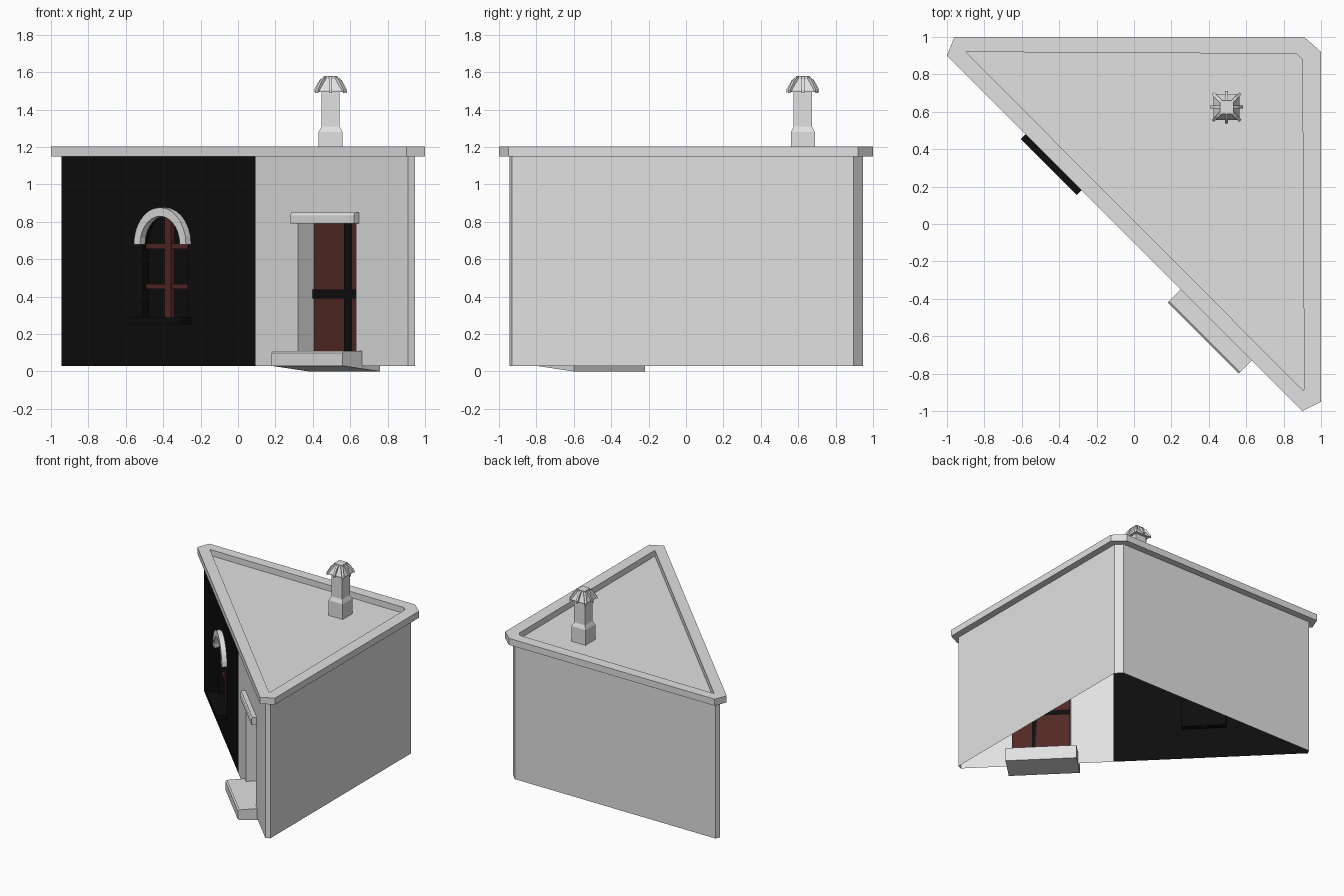
import bpy
import bmesh
from math import pi, cos, sin, sqrt

cube = bpy.data.objects.get("Cube")
if cube:
    bpy.data.objects.remove(cube, do_unlink=True)


def material(name, color):
    m = bpy.data.materials.new(name)
    m.use_nodes = True
    m.diffuse_color = (*color, 1)
    bsdf = m.node_tree.nodes["Principled BSDF"]
    bsdf.inputs["Base Color"].default_value = (*color, 1)
    bsdf.inputs["Roughness"].default_value = 0.9
    return m


GREY = material("plaster grey", (0.75, 0.75, 0.75))
BLACK = material("soot black", (0.004, 0.004, 0.004))
BROWN = material("dark brown wood", (0.085, 0.021, 0.018))

WALL = -0.035            # depth of the diagonal front wall
BASE, TOP = 0.03, 1.15   # wall bottom and top


def front(a, s, z):
    """Point from position along the diagonal front, depth and height."""
    return (a + s / 2, -a + s / 2, z)


def finish(name, bm, mats):
    bmesh.ops.remove_doubles(bm, verts=bm.verts, dist=1e-5)
    bmesh.ops.recalc_face_normals(bm, faces=bm.faces)
    me = bpy.data.meshes.new(name)
    bm.to_mesh(me)
    bm.free()
    for m in mats:
        me.materials.append(m)
    ob = bpy.data.objects.new(name, me)
    bpy.context.scene.collection.objects.link(ob)
    return ob


def face(bm, pts, mat=0):
    f = bm.faces.new([bm.verts.new(p) for p in pts])
    f.material_index = mat


def loft(name, loops, mat, caps=True, closed=False):
    """Skin a list of equal point loops."""
    bm = bmesh.new()
    rings = list(zip(loops, loops[1:] + loops[:1])) if closed else list(zip(loops, loops[1:]))
    for lo, hi in rings:
        n = len(lo)
        for i in range(n):
            j = (i + 1) % n
            face(bm, [lo[i], lo[j], hi[j], hi[i]])
    if caps and not closed:
        face(bm, loops[0])
        face(bm, loops[-1])
    return finish(name, bm, [mat])


def prism(name, profile, a0, a1, mat):
    """Extrude a depth/height profile along the front wall."""
    return loft(name, [[front(a, s, z) for s, z in profile] for a in (a0, a1)], mat)


def box(name, a0, a1, s0, s1, z0, z1, mat):
    return prism(name, [(s0, z0), (s0, z1), (s1, z1), (s1, z0)], a0, a1, mat)


def level(points, z):
    return [(x, y, z) for x, y in points]


# Two straight side walls with clipped corners, open underneath
walls = [(-0.945, 0.91), (-0.93, 0.945), (0.895, 0.945),
         (0.945, 0.895), (0.945, -0.93), (0.91, -0.945)]
bm = bmesh.new()
for (x0, y0), (x1, y1) in zip(walls, walls[1:]):
    face(bm, [(x0, y0, BASE), (x1, y1, BASE), (x1, y1, TOP), (x0, y0, TOP)])
finish("side_walls", bm, [GREY])

# Front wall panels around the window and door openings
END, SPLIT = 0.9275, 0.11
WIN, WIN_R, SILL, SPRING = -0.373, 0.17, 0.285, 0.68
WIN_W = WIN_R / sqrt(2)
D0, D1, DOOR_Z0, DOOR_Z1 = 0.3375, 0.6475, 0.11, 0.79
DOOR_S, GLASS_S = 0.135, 0.03
arch = [(WIN - WIN_W * cos(pi * i / 14), SPRING + WIN_R * sin(pi * i / 14)) for i in range(15)]


def panel(bm, a0, a1, z0, z1, mat):
    face(bm, [front(a0, WALL, z0), front(a1, WALL, z0),
              front(a1, WALL, z1), front(a0, WALL, z1)], mat)


def reveal(bm, outline, depth, mat):
    """Sides of a recessed opening."""
    for (a, z), (b, w) in zip(outline, outline[1:] + outline[:1]):
        face(bm, [front(a, WALL, z), front(b, WALL, w),
                  front(b, depth, w), front(a, depth, z)], mat)


window_outline = [(WIN + WIN_W, SILL), (WIN - WIN_W, SILL)] + arch
door_outline = [(D0, DOOR_Z0), (D0, DOOR_Z1), (D1, DOOR_Z1), (D1, DOOR_Z0)]

bm = bmesh.new()
panel(bm, -END, WIN - WIN_W, BASE, TOP, 0)
panel(bm, WIN - WIN_W, WIN + WIN_W, BASE, SILL, 0)
panel(bm, WIN + WIN_W, SPLIT, BASE, TOP, 0)
for (a, z), (b, w) in zip(arch, arch[1:]):
    face(bm, [front(a, WALL, z), front(b, WALL, w), front(b, WALL, TOP), front(a, WALL, TOP)])
reveal(bm, window_outline, GLASS_S, 0)
face(bm, [front(a, GLASS_S, z) for a, z in window_outline])
finish("black_front_wall", bm, [BLACK])

bm = bmesh.new()
panel(bm, SPLIT, D0, BASE, TOP, 0)
panel(bm, D0, D1, BASE, DOOR_Z0, 0)
panel(bm, D0, D1, DOOR_Z1, TOP, 0)
panel(bm, D1, END, BASE, TOP, 0)
reveal(bm, door_outline, DOOR_S, 0)
finish("grey_front_wall", bm, [GREY])

# Door with its black strips
bm = bmesh.new()
face(bm, [front(a, DOOR_S, z) for a, z in door_outline])
finish("door", bm, [BROWN])
box("door_upright_strip", 0.505, 0.54, 0.122, DOOR_S, DOOR_Z0, DOOR_Z1, BLACK)
box("door_cross_strip", D0, D1, 0.12, DOOR_S, 0.39, 0.437, BLACK)

# Lintel and doorstep
prism("door_lintel", [(WALL, 0.79), (-0.09, 0.79), (-0.09, 0.835), (-0.08, 0.85), (WALL, 0.85)],
      0.325, 0.665, GREY)
prism("doorstep", [(-0.24, 0.03), (-0.24, 0.1), (-0.225, 0.11), (0.16, 0.11), (0.16, 0)],
      0.30, 0.68, GREY)

# Window bars, sill and arched hood
box("window_mullion", WIN - 0.018, WIN + 0.018, -0.005, GLASS_S, SILL, 0.845, BROWN)
for k, z in enumerate((0.44, 0.656)):
    box(f"window_crossbar_{k + 1}", WIN - WIN_W, WIN + WIN_W, 0, GLASS_S, z, z + 0.027, BROWN)
box("window_sill", -0.53, -0.23, -0.15, WALL, 0.25, 0.288, BLACK)
hood = []
for i in range(15):
    c, h = cos(pi * i / 14), sin(pi * i / 14)
    hood.append([front(WIN - r * c / sqrt(2), s, SPRING + r * h)
                 for r, s in ((0.15, WALL), (0.15, -0.09), (0.197, -0.09), (0.197, WALL))])
loft("window_hood", hood, GREY)

# Flat roof with a raised rim
rim = [(-1, 0.9), (-0.96, 1), (0.91, 1), (1, 0.92), (1, -0.95), (0.9, -1)]
inner = [(-0.9, 0.92), (-0.89, 0.92), (0.87, 0.91), (0.9, 0.88), (0.91, -0.88), (0.905, -0.89)]
loft("roof", [level(rim, TOP), level(rim, 1.204), level(inner, 1.204), level(inner, 1.155)], GREY)

# Chimney with a ribbed cap
CX, CY = 0.495, 0.625


def square(h, z):
    return [(CX + h * i, CY + h * j, z) for i, j in ((-1, -1), (1, -1), (1, 1), (-1, 1))]


loft("chimney", [square(h, z) for h, z in
                 ((0.064, 1.155), (0.064, 1.28), (0.049, 1.31), (0.049, 1.5))], GREY)
loft("chimney_cap", [square(h, z) for h, z in
                     ((0.07, 1.495), (0.07, 1.505), (0.036, 1.565), (0.036, 1.58))], GREY)
for k in range(8):
    t = k * pi / 4
    reach = 1.2 if k % 2 else 1
    c, s = cos(t), sin(t)

    def section(r, z0, z1):
        r *= reach
        return [(CX + r * c - w * s, CY + r * s + w * c, z)
                for w, z in ((-0.008, z0), (0.008, z0), (0.008, z1), (-0.008, z1))]

    loft(f"chimney_cap_rib_{k + 1}",
         [section(0.034, 1.55, 1.578), section(0.06, 1.525, 1.557), section(0.087, 1.488, 1.508)], GREY)
